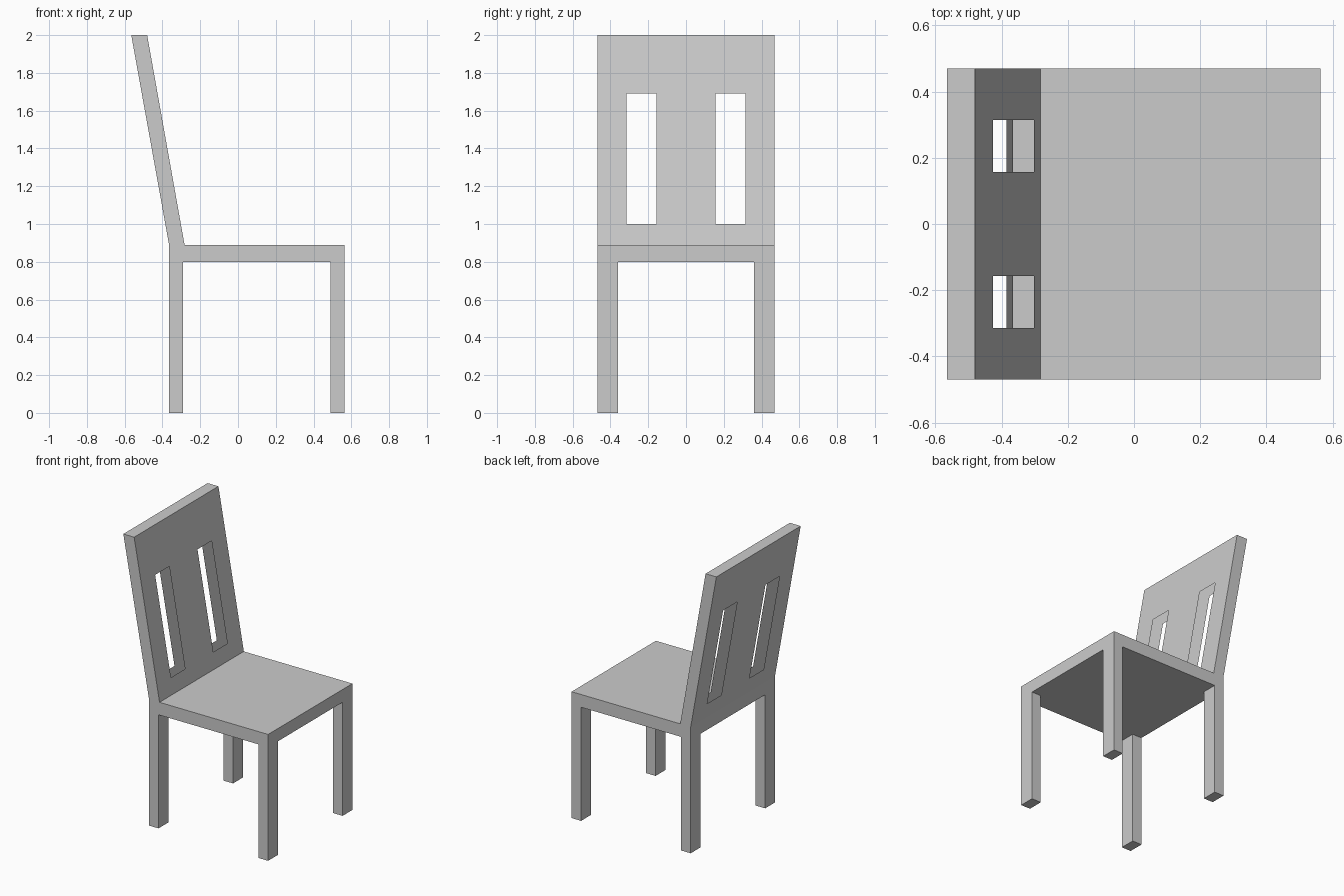
import bpy, bmesh
from mathutils import Vector

if "Cube" in bpy.data.objects:
    bpy.data.objects.remove(bpy.data.objects["Cube"])

HALF_W = 0.469          # half width along y
SEAT_LOW, SEAT_TOP = 0.80, 0.89
SLOT_Y = (0.157, 0.314)
SLOT_Z = (1.0, 1.69)


def make_object(name, bm):
    mesh = bpy.data.meshes.new(name)
    bm.to_mesh(mesh)
    bm.free()
    obj = bpy.data.objects.new(name, mesh)
    bpy.context.collection.objects.link(obj)
    return obj


# Seat and raked backrest: one L-shaped side profile swept across the width
profile = [(-0.365, SEAT_LOW), (0.563, SEAT_LOW), (0.563, SEAT_TOP),
           (-0.283, SEAT_TOP), (-0.481, 2.0), (-0.565, 2.0), (-0.365, SEAT_TOP)]
bm = bmesh.new()
side = bm.faces.new([bm.verts.new((x, -HALF_W, z)) for x, z in profile])
swept = bmesh.ops.extrude_face_region(bm, geom=[side], use_keep_orig=True)["geom"]
bmesh.ops.translate(bm, vec=(0, 2 * HALF_W, 0),
                    verts=[v for v in swept if isinstance(v, bmesh.types.BMVert)])
bmesh.ops.recalc_face_normals(bm, faces=bm.faces[:])


# Slots: score the front and back panels, then open them (the shell has no inner walls)
def panel_faces():
    return [f for f in bm.faces if abs(f.normal.x) > 0.9
            and f.calc_center_median().z > SEAT_TOP]


cuts = [((0, s * y, 0), (0, 1, 0)) for s in (-1, 1) for y in SLOT_Y]
cuts += [((0, 0, z), (0, 0, 1)) for z in SLOT_Z]
for co, no in cuts:
    faces = panel_faces()
    geom = list({v for f in faces for v in f.verts}) \
        + list({e for f in faces for e in f.edges}) + faces
    bmesh.ops.bisect_plane(bm, geom=geom, plane_co=Vector(co), plane_no=Vector(no))
    bm.normal_update()


def in_slot(face):
    c = face.calc_center_median()
    return SLOT_Y[0] < abs(c.y) < SLOT_Y[1] and SLOT_Z[0] < c.z < SLOT_Z[1]


bmesh.ops.delete(bm, geom=[f for f in panel_faces() if in_slot(f)], context='FACES')
make_object("seat_and_backrest", bm)


# Legs: square posts, open where they meet the seat
def leg(name, x0, x1, sign):
    bm = bmesh.new()
    bmesh.ops.create_cube(bm, size=1)
    bmesh.ops.delete(bm, geom=[f for f in bm.faces if f.normal.z > 0.9],
                     context='FACES_ONLY')
    depth = 0.109
    bmesh.ops.scale(bm, vec=(x1 - x0, depth, SEAT_LOW), verts=bm.verts[:])
    bmesh.ops.translate(bm, verts=bm.verts[:],
                        vec=((x0 + x1) / 2, sign * (HALF_W - depth / 2), SEAT_LOW / 2))
    make_object(name, bm)


for sign, where in ((-1, "near"), (1, "far")):
    leg("back_leg_" + where, -0.365, -0.291, sign)
    leg("front_leg_" + where, 0.489, 0.563, sign)
